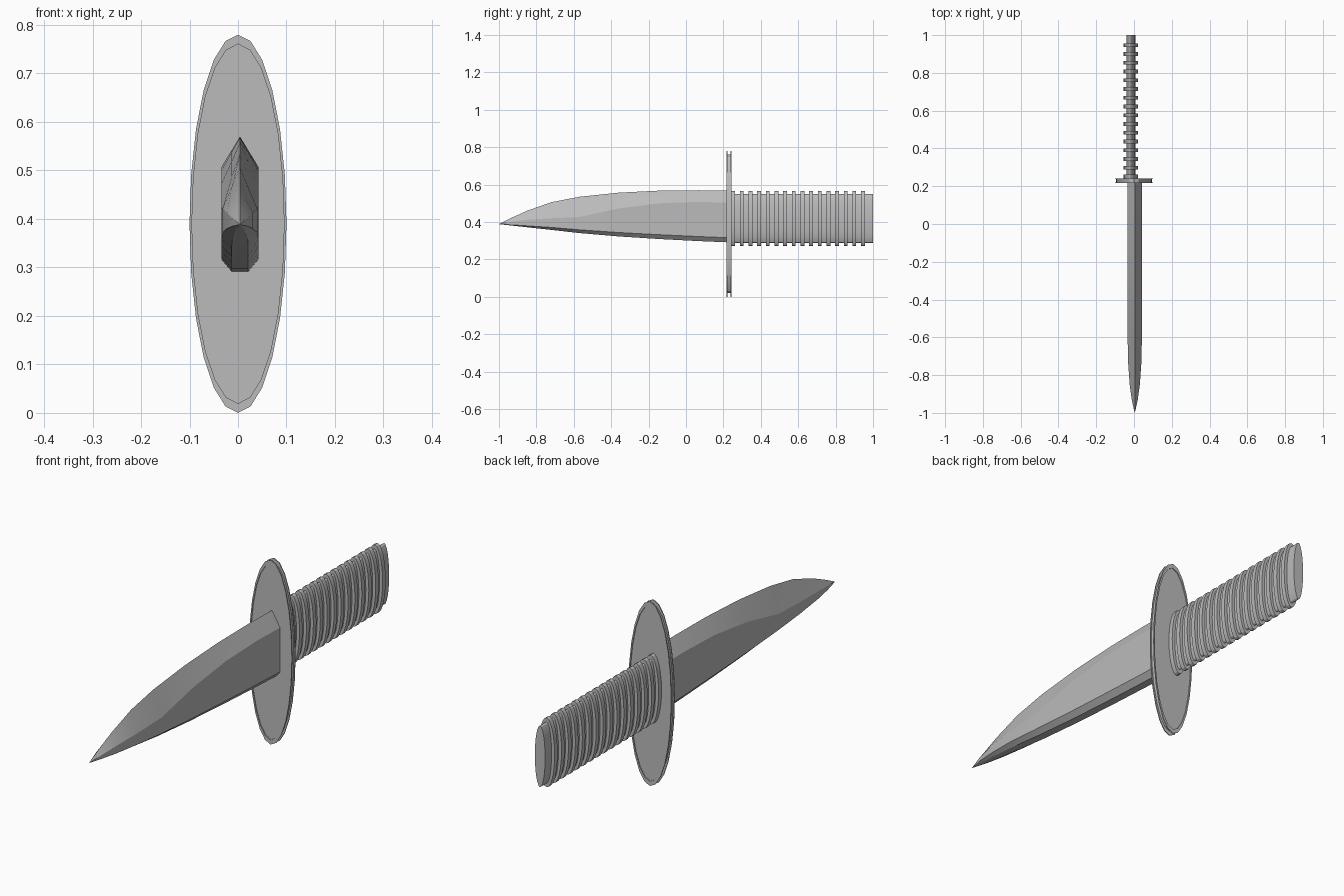
import bpy, bmesh, math

cube = bpy.data.objects.get("Cube")
if cube:
    bpy.data.objects.remove(cube)

steel = bpy.data.materials.new("grey steel")
steel.use_nodes = True
grey = (0.5, 0.5, 0.5, 1)
steel.diffuse_color = grey
steel.node_tree.nodes["Principled BSDF"].inputs["Base Color"].default_value = grey


def loft(name, sections, smooth=25):
    """Skin matching closed sections and cap both ends."""
    bm = bmesh.new()
    rings = [[bm.verts.new(p) for p in s] for s in sections]
    for a, b in zip(rings, rings[1:]):
        n = len(a)
        for i in range(n):
            j = (i + 1) % n
            bm.faces.new((a[i], a[j], b[j], b[i]))
    bm.faces.new(rings[0])
    bm.faces.new(rings[-1])
    bmesh.ops.recalc_face_normals(bm, faces=bm.faces)
    mesh = bpy.data.meshes.new(name)
    bm.to_mesh(mesh)
    bm.free()
    mesh.materials.append(steel)
    obj = bpy.data.objects.new(name, mesh)
    bpy.context.collection.objects.link(obj)
    bpy.ops.object.select_all(action="DESELECT")
    obj.select_set(True)
    bpy.context.view_layer.objects.active = obj
    bpy.ops.object.shade_smooth_by_angle(angle=math.radians(smooth))
    return obj


def ellipse(x, y, z, rx, rz, sides=24):
    turns = [math.tau * i / sides for i in range(sides)]
    return [(x + rx * math.sin(t), y, z + rz * math.cos(t)) for t in turns]


# Blade: y, bottom, top, half width, shoulder height fraction
stations = [
    (-0.998, 0.388, 0.390, 0.001, 0.50),
    (-0.93, 0.381, 0.424, 0.016, 0.50),
    (-0.85, 0.372, 0.460, 0.027, 0.46),
    (-0.72, 0.358, 0.506, 0.036, 0.42),
    (-0.57, 0.341, 0.535, 0.038, 0.44),
    (-0.36, 0.323, 0.557, 0.038, 0.64),
    (-0.14, 0.309, 0.568, 0.038, 0.74),
    (0.07, 0.298, 0.570, 0.038, 0.77),
    (0.235, 0.291, 0.567, 0.038, 0.77),
]
blade_x = 0.004


def blade_section(y, low, high, half, shoulder):
    right = [(0.45, 0.45 * shoulder + 0.55), (1, shoulder), (1, 0.09), (0.45, 0)]
    left = [(-w, f) for w, f in reversed(right)]
    outline = [(0, 1)] + right + left
    return [(blade_x + w * half, y, low + f * (high - low)) for w, f in outline]


loft("blade", [blade_section(*s) for s in stations], 20)

# Guard: oval plate, recessed faces and a grooved edge between two thin rims
guard_profile = [(0.221, 0.95), (0.217, 0.95), (0.217, 1), (0.221, 1), (0.221, 0.95),
                 (0.238, 0.95), (0.238, 1), (0.242, 1), (0.242, 0.95), (0.238, 0.95)]
loft("guard", [ellipse(0, y, 0.39, 0.1 * s, 0.39 * s) for y, s in guard_profile])

# Handle core with evenly spaced oval ridges
grip_x, grip_z = -0.017, 0.419
loft("handle_core", [ellipse(grip_x, y, grip_z, 0.024, 0.13) for y in (0.235, 1.0)])
for i in range(16):
    y = 0.252 + 0.0463 * i
    loft("handle_ridge", [ellipse(grip_x, y + d, grip_z, 0.038, 0.147)
                          for d in (-0.01, 0.01)])
